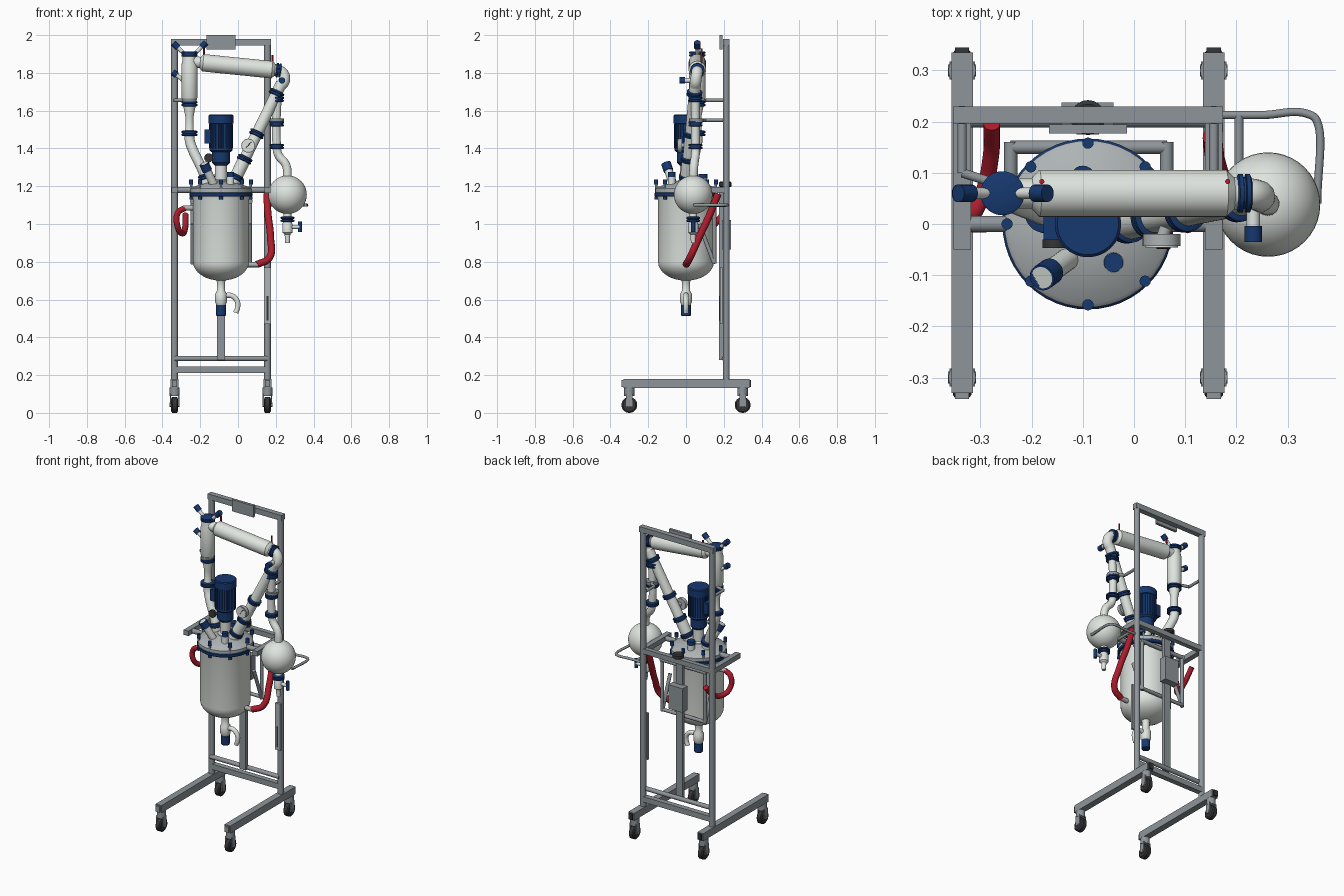
import bpy, bmesh, math
from mathutils import Vector

if "Cube" in bpy.data.objects:
    bpy.data.objects.remove(bpy.data.objects["Cube"])

def material(name, r, g, b):
    m = bpy.data.materials.new(name)
    m.use_nodes = True
    m.diffuse_color = (r, g, b, 1)
    m.node_tree.nodes["Principled BSDF"].inputs["Base Color"].default_value = (r, g, b, 1)
    return m

WHITE = material("glass white", .74, .78, .74)
BLUE = material("deep blue", .008, .04, .16)
STEEL = material("frame grey", .27, .30, .32)
LID = material("lid grey", .42, .45, .46)
RED = material("hose red", .42, .012, .025)
DARK = material("rubber black", .035, .035, .038)

def finish(name, bm, mat):
    me = bpy.data.meshes.new(name)
    bmesh.ops.recalc_face_normals(bm, faces=bm.faces)
    bm.to_mesh(me)
    bm.free()
    ob = bpy.data.objects.new(name, me)
    bpy.context.collection.objects.link(ob)
    me.materials.append(mat)
    bpy.ops.object.select_all(action='DESELECT')
    ob.select_set(True)
    bpy.context.view_layer.objects.active = ob
    bpy.ops.object.shade_smooth_by_angle(angle=math.radians(35))
    return ob

def box(name, lo, hi, mat=STEEL):
    bm = bmesh.new()
    bmesh.ops.create_cube(bm, size=1)
    lo, hi = Vector(lo), Vector(hi)
    for v in bm.verts:
        v.co = (lo + hi) / 2 + v.co * (hi - lo)
    return finish(name, bm, mat)

def lathe(name, base, axis, profile, mat, seg=32):
    """Spin (radius, distance) pairs round an axis starting at base."""
    bm = bmesh.new()
    rot = Vector((0, 0, 1)).rotation_difference(Vector(axis))
    rings = []
    for r, h in profile:
        rings.append([bm.verts.new(Vector(base) + rot @ Vector((
            r * math.cos(math.tau * i / seg), r * math.sin(math.tau * i / seg), h)))
            for i in range(seg)])
    for a, b in zip(rings, rings[1:]):
        for i in range(seg):
            j = (i + 1) % seg
            bm.faces.new((a[i], a[j], b[j], b[i]))
    bm.faces.new(rings[0])
    bm.faces.new(rings[-1])
    return finish(name, bm, mat)

def rod(name, a, b, r, mat=STEEL, seg=20):
    d = Vector(b) - Vector(a)
    return lathe(name, a, d, [(r, 0), (r, d.length)], mat, seg)

def pipe(name, points, r, mat):
    """Smooth bent tube through the points."""
    cu = bpy.data.curves.new(name, 'CURVE')
    cu.dimensions, cu.bevel_depth, cu.bevel_resolution = '3D', r, 5
    cu.use_fill_caps = True
    sp = cu.splines.new('BEZIER')
    sp.bezier_points.add(len(points) - 1)
    for bp, p in zip(sp.bezier_points, points):
        bp.co = p
        bp.handle_left_type = bp.handle_right_type = 'AUTO'
    ob = bpy.data.objects.new(name, cu)
    bpy.context.collection.objects.link(ob)
    cu.materials.append(mat)
    return ob

def clamp(name, p, axis=(0, 0, 1), r=.04):
    """Blue flange pair with a thin pale gasket."""
    lathe(name, Vector(p) - Vector(axis).normalized() * .014, axis,
          [(r - .006, 0), (r, .003), (r, .011), (r - .006, .012),
           (r - .006, .016), (r, .017), (r, .025), (r - .006, .028)], BLUE)

# Wheeled frame
LX, RX, PY = -.336, .156, .213
for side, x in (("right", LX), ("left", RX)):
    box(side + "_base_leg", (x - .021, -.33, .133), (x + .021, .335, .18))
    box(side + "_front_plug", (x - .014, -.342, .138), (x + .014, -.33, .175))
    box(side + "_rear_plug", (x - .014, .335, .138), (x + .014, .345, .175), DARK)
    rod(side + "_post", (x, PY, .18), (x, PY, 1.97), .018)
    box(side + "_support_arm", (x - .017, -.05, 1.165), (x + .017, PY, 1.197))
    for end, y in (("front", -.3), ("rear", .3)):
        n = side + "_" + end
        rod(n + "_caster_swivel", (x, y, .09), (x, y, .134), .027)
        for s in (-1, 1):
            box(n + "_caster_fork", (x + s * .022 - .003, y - .018, .035), (x + s * .022 + .003, y + .018, .1))
        lathe(n + "_wheel", (x - .018, y, .042), (1, 0, 0),
              [(.034, 0), (.042, .006), (.042, .03), (.034, .036)], DARK)
        rod(n + "_axle", (x - .027, y, .042), (x + .027, y, .042), .012)
box("top_beam", (LX - .018, PY - .017, 1.945), (RX + .018, PY + .017, 1.98))
box("lower_beam", (LX, PY - .017, .21), (RX, PY + .017, .245))
rod("lower_rail", (LX, PY - .01, .288), (RX, PY - .01, .288), .014)
box("middle_beam", (LX, PY - .015, 1.165), (RX, PY + .015, 1.197))
box("centre_column", (-.112, .175, .28), (-.068, .197, 1.17))
box("top_plate", (-.166, .177, 1.925), (-.014, .194, 2.0))
box("post_plate", (RX - .018, .18, .47), (RX + .018, .194, .77), LID)
box("post_plate_inlay", (RX - .005, .176, .49), (RX + .005, .1805, .62), DARK)
box("rear_box", (-.142, .19, .865), (-.04, .237, 1.02))
lathe("rear_knob", (-.09, .208, 1.195), (0, 0, 1), [(.026, 0), (.034, .006), (.034, .024), (.026, .03)], DARK)

# Vessel, lid and support brackets
CX = -.09
C = Vector((CX, 0, 0))
arc = [(.148 * math.sin(a), .80 - .10 * math.cos(a)) for a in (math.pi / 2 * i / 8 for i in range(1, 9))]
lathe("vessel", C, (0, 0, 1), [(.012, .70)] + arc + [(.148, 1.13), (.155, 1.15)], WHITE, 48)
lathe("lid_seal", C, (0, 0, 1), [(.163, 1.145), (.167, 1.149), (.167, 1.163), (.163, 1.167)], BLUE, 48)
lathe("lid", C, (0, 0, 1), [(.163, 1.167), (.163, 1.187), (.155, 1.195), (.05, 1.225)], LID, 48)
for i in range(8):
    a = math.tau * i / 8
    p = C + Vector((.158 * math.cos(a), .158 * math.sin(a), 1.13))
    rod("lid_bolt", p, p + Vector((0, 0, .08)), .006, STEEL, 12)
    rod("bolt_cap", p + Vector((0, 0, .078)), p + Vector((0, 0, .105)), .011, BLUE, 16)
    rod("bolt_nut", p, p + Vector((0, 0, .015)), .010, BLUE, 16)
rod("right_lid_mount", (LX, 0, 1.18), (CX - .15, 0, 1.18), .016)
rod("left_lid_mount", (RX, 0, 1.18), (CX + .15, 0, 1.18), .016)
for x in (-.241, .064):
    rod("jacket_brace", (x, .15, .79), (x, .07, 1.0), .011)
    rod("jacket_upright", (x, .15, .79), (x, .15, 1.12), .011)
    rod("jacket_tie", (x, .08, 1.12), (x, .16, 1.12), .013)
rod("jacket_crossbar", (-.241, .15, 1.12), (.064, .15, 1.12), .013)
rod("jacket_lower_crossbar", (-.241, .15, .80), (.064, .15, .80), .011)

# Stirrer drive
lathe("drive_coupling", (CX, 0, 1.2), (0, 0, 1), [(.045, 0), (.045, .03), (.032, .035), (.032, .115)], WHITE)
lathe("gear_housing", (CX, 0, 1.31), (0, 0, 1), [(.034, 0), (.048, .015), (.048, .075)], BLUE)
lathe("motor", (CX, 0, 1.38), (0, 0, 1), [(.05, 0), (.062, .01), (.059, .02), (.059, .15), (.065, .152), (.065, .195), (.06, .2)], BLUE)
for i in range(24):
    a = math.tau * i / 24
    d = Vector((math.cos(a), math.sin(a), 0))
    rod("motor_fin", C + d * .06 + Vector((0, 0, 1.4)), C + d * .06 + Vector((0, 0, 1.53)), .004, BLUE, 6)
box("motor_terminal_box", (-.177, -.03, 1.425), (-.14, .03, 1.50), BLUE)
rod("drive_dial", (-.155, -.047, 1.35), (-.155, -.03, 1.35), .024, DARK)
rod("drive_dial_arm", (-.155, -.035, 1.35), (CX, 0, 1.35), .008)

# Bottom valve
lathe("drain_valve", (CX, 0, .57), (0, 0, 1), [(.024, 0), (.031, .015), (.031, .06), (.022, .075), (.022, .125), (.03, .14)], WHITE)
lathe("drain_knob", (CX, 0, .512), (0, 0, 1), [(.023, 0), (.026, .004), (.026, .058), (.02, .062)], BLUE)
pipe("drain_spout", [(CX, 0, .612), (-.04, 0, .622), (-.006, 0, .595), (-.002, 0, .56), (-.012, 0, .53)], .014, WHITE)

# Heating hoses and their ports
rod("upper_port", (-.22, 0, 1.085), (-.29, 0, 1.085), .014, LID)
rod("lower_port", (.02, 0, .785), (.115, 0, .785), .014, LID)
pipe("right_hose", [(-.28, 0, 1.085), (-.318, 0, 1.06), (-.318, .01, .98), (-.295, .06, .95), (-.28, .13, .98), (-.278, .195, 1.05)], .016, RED)
pipe("left_hose", [(.153, .17, 1.16), (.158, .13, 1.06), (.172, .07, .93), (.165, .02, .82), (.10, 0, .785)], .019, RED)

# Right riser column
GY = .06
rod("riser_port", (-.165, .02, 1.2), (-.172, .022, 1.25), .033, WHITE)
clamp("riser_base_clamp", (-.172, .022, 1.25), (-.3, .1, 1))
pipe("riser_bend", [(-.168, .02, 1.23), (-.19, .03, 1.29), (-.238, .05, 1.39), (-.255, GY, 1.44), (-.257, GY, 1.49)], .027, WHITE)
lathe("riser_tube", (-.257, GY, 1.48), (0, 0, 1), [(.03, 0), (.022, .02), (.022, .09), (.034, .15), (.034, .17), (.043, .19), (.043, .36), (.036, .39), (.036, .42)], WHITE)
for z in (1.48, 1.637, 1.90):
    clamp("riser_clamp", (-.257, GY, z), r=.043)
for a, b in (((-.257, GY, 1.875), (-.34, GY, 1.955)), ((-.25, GY, 1.88), (-.172, GY, 1.958)), ((-.275, GY, 1.75), (-.343, GY, 1.802))):
    a, b = Vector(a), Vector(b)
    rod("inlet_stem", a, b, .011, WHITE)
    rod("inlet_cap", a.lerp(b, .72), b.lerp(a, -.04), .017, BLUE)

# Sloping condenser
a, b = Vector((-.2, GY, 1.855)), Vector((.195, GY, 1.815))
d = b - a
n = d.length
lathe("condenser", a, d, [(.03, -.045), (.03, .0), (.046, .015), (.046, n - .015), (.032, n), (.03, n + .025)], WHITE, 40)
clamp("condenser_clamp", b + d.normalized() * .02, d, .038)
for x, z in ((-.18, 1.895), (.183, 1.86)):
    rod("condenser_pin", (x, .083, z - .02), (x, .083, z + .035), .005, RED, 12)
pipe("condenser_elbow", [(.2, GY, 1.813), (.235, .058, 1.80), (.245, .052, 1.76), (.225, .05, 1.73)], .03, WHITE)
rod("elbow_stem", (.233, .05, 1.76), (.233, -.01, 1.76), .013, WHITE)
rod("elbow_cap", (.233, -.004, 1.76), (.233, -.035, 1.76), .017, BLUE)

# Diagonal vapour pipe
a, b = Vector((-.03, 0, 1.21)), Vector((.23, .05, 1.745))
d = b - a
n = d.length
lathe("vapour_pipe", a, d, [(.034, 0), (.034, .13), (.03, .17), (.03, n)], WHITE)
for t in (.07, .25, .5, .9):
    clamp("vapour_clamp", a.lerp(b, t), d, .041)
rod("gauge_neck", a.lerp(b, .39), (.054, -.03, 1.415), .012, LID)
rod("gauge_body", (.054, -.02, 1.415), (.054, -.043, 1.415), .037, LID)
rod("gauge_face", (.054, -.043, 1.415), (.054, -.046, 1.415), .032, WHITE)
rod("gauge_needle", (.045, -.047, 1.405), (.07, -.047, 1.435), .002, DARK, 8)

# Return line and round receiver
pipe("return_line", [(.213, .05, 1.70), (.205, .05, 1.6), (.205, .05, 1.42), (.212, .05, 1.37), (.255, .042, 1.31), (.262, .038, 1.23)], .023, WHITE)
for z in (1.41, 1.53, 1.66):
    clamp("return_clamp", (.205, .05, z), r=.038)
S = Vector((.262, .038, 1.155))
ball = [(.102 * math.sin(t), -.102 * math.cos(t)) for t in (math.pi * (i + .2) / 20.4 for i in range(21))]
lathe("receiver", S, (0, 0, 1), ball, WHITE, 40)
lathe("receiver_valve", (S.x, S.y, .90), (0, 0, 1), [(.012, 0), (.015, .045), (.027, .055), (.027, .1), (.02, .115), (.02, .17)], WHITE)
clamp("receiver_clamp", (S.x, S.y, 1.025), r=.036)
rod("receiver_valve_stem", (S.x, S.y, .985), (.325, S.y, .985), .011, WHITE)
rod("receiver_valve_handle", (.328, S.y, .957), (.328, S.y, 1.013), .011, BLUE)
pipe("receiver_rail_outer", [(.157, PY, 1.1), (.25, PY, 1.1), (.345, PY, 1.1), (.358, .2, 1.1), (.358, .04, 1.1)], .008, STEEL)
rod("receiver_rail_inner", (.205, PY, 1.1), (.205, .04, 1.1), .009)

# Rods that hold the glassware to the posts
for x, px, z in ((-.257, LX, 1.655), (.205, RX, 1.55)):
    rod("holder_rod", (px, PY, z), (px, .10, z), .009)
    rod("holder_reach", (px, .10, z), (x, .075, z), .009)
    rod("holder_collar", (x, .055, z - .009), (x, .055, z + .009), .038)

# Lid ports
a, b = Vector((-.125, -.065, 1.2)), Vector((-.18, -.105, 1.32))
rod("inclined_port", a, b, .022, WHITE)
rod("inclined_port_cap", a.lerp(b, .68), b, .026, BLUE)
rod("front_port", (-.04, -.075, 1.19), (-.04, -.075, 1.25), .02, WHITE)
rod("front_port_cap", (-.04, -.075, 1.235), (-.04, -.075, 1.275), .019, BLUE)
rod("rear_port", (-.10, .09, 1.19), (-.10, .09, 1.25), .022, WHITE)
rod("rear_port_cap", (-.10, .09, 1.24), (-.10, .09, 1.265), .024, BLUE)
